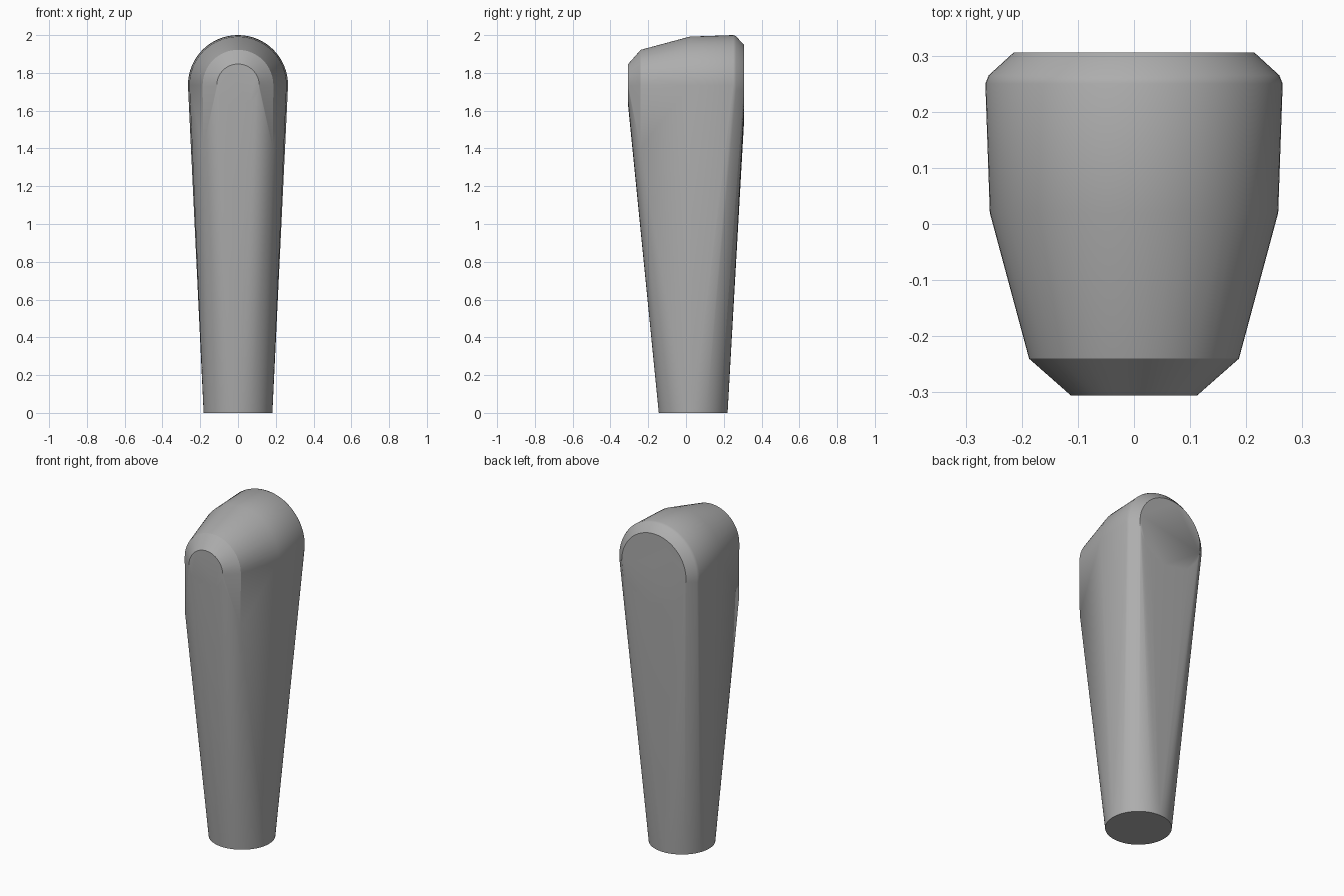
import bpy
import bmesh
from math import sin, cos, pi, radians

cube = bpy.data.objects.get("Cube")
if cube:
    bpy.data.objects.remove(cube, do_unlink=True)

# Plain grey finish
grey = bpy.data.materials.new("plain grey")
grey.use_nodes = True
tone = (0.42, 0.42, 0.42, 1.0)
grey.diffuse_color = tone
grey.node_tree.nodes["Principled BSDF"].inputs["Base Color"].default_value = tone

SIDES = 64
HEAD_Z = 1.735
bm = bmesh.new()


def ring(place):
    for i in range(SIDES):
        a = 2 * pi * i / SIDES
        bm.verts.new(place(cos(a), sin(a)))


# Round foot
ring(lambda c, s: (0.182 * c, 0.038 + 0.182 * s, 0))

# Head: rings along y, chamfered at both ends
for y, r in ((-0.306, 0.112), (-0.24, 0.187), (0.02, 0.257),
             (0.25, 0.265), (0.265, 0.259), (0.306, 0.214)):
    ring(lambda c, s: (r * c, y, HEAD_Z + r * s))

# Front corner creases below the head
for side in (-1, 1):
    bm.verts.new((side * 0.185, -0.24, 1.4))

# Skin the rings into one tapered body
hull = bmesh.ops.convex_hull(bm, input=bm.verts[:])
unused = {v for v in hull["geom_interior"] + hull["geom_unused"]
          if isinstance(v, bmesh.types.BMVert)}
bmesh.ops.delete(bm, geom=list(unused), context='VERTS')
bmesh.ops.dissolve_limit(bm, angle_limit=radians(0.3), verts=bm.verts[:], edges=bm.edges[:])
bmesh.ops.recalc_face_normals(bm, faces=bm.faces[:])

mesh = bpy.data.meshes.new("tapered_handle")
bm.to_mesh(mesh)
bm.free()
mesh.materials.append(grey)
handle = bpy.data.objects.new("tapered_handle", mesh)
bpy.context.collection.objects.link(handle)

# Smooth sides with crisp chamfer edges
bpy.ops.object.select_all(action='DESELECT')
handle.select_set(True)
bpy.context.view_layer.objects.active = handle
bpy.ops.object.shade_smooth_by_angle(angle=radians(30))
